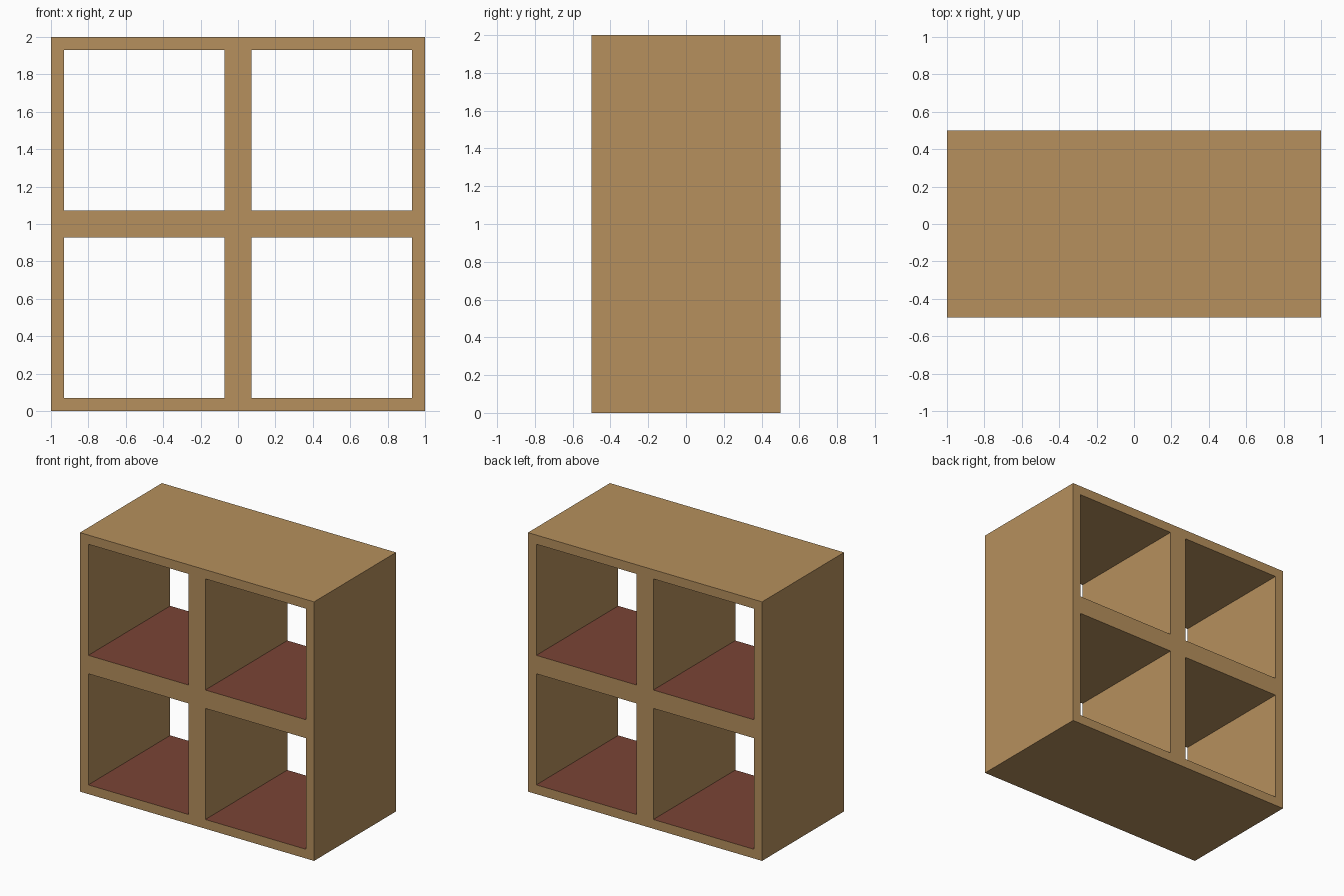
import bpy, bmesh, math
from mathutils import Vector

if "Cube" in bpy.data.objects:
    bpy.data.objects.remove(bpy.data.objects["Cube"])

def srgb(r, g, b):
    f = lambda c: c / 12.92 if c <= 0.04045 else ((c + 0.055) / 1.055) ** 2.4
    return (f(r / 255), f(g / 255), f(b / 255), 1)

def material(name, rgb):
    m = bpy.data.materials.new(name)
    m.diffuse_color = srgb(*rgb)
    m.use_nodes = True
    m.node_tree.nodes["Principled BSDF"].inputs["Base Color"].default_value = m.diffuse_color
    return m

T, DEPTH = 0.071, 1.0   # board thickness, cabinet depth
xs = [-1, -1 + T, -T, T, 1 - T, 1]
zs = [x + 1 for x in xs]

# Front lattice: every cell except the four openings
bm = bmesh.new()
grid = [[bm.verts.new((x, -DEPTH / 2, z)) for x in xs] for z in zs]
for j in range(5):
    for i in range(5):
        if not (i in (1, 3) and j in (1, 3)):
            bm.faces.new((grid[j][i], grid[j][i + 1], grid[j + 1][i + 1], grid[j + 1][i]))

# Extrude to full depth, open at front and back
ext = bmesh.ops.extrude_face_region(bm, geom=bm.faces[:], use_keep_orig=True)
bmesh.ops.translate(bm, vec=Vector((0, DEPTH, 0)),
                    verts=[g for g in ext["geom"] if isinstance(g, bmesh.types.BMVert)])
bmesh.ops.recalc_face_normals(bm, faces=bm.faces[:])
bm.normal_update()

# Red-brown lining on the compartment floors
for f in bm.faces:
    if f.normal.z > 0.9 and f.calc_center_median().z < 1.9:
        f.material_index = 1

me = bpy.data.meshes.new("cube_shelf")
bm.to_mesh(me)
bm.free()
me.materials.append(material("tan wood", (182, 144, 93)))
me.materials.append(material("red brown floor", (122, 68, 53)))
shelf = bpy.data.objects.new("cube_shelf", me)
bpy.context.collection.objects.link(shelf)
